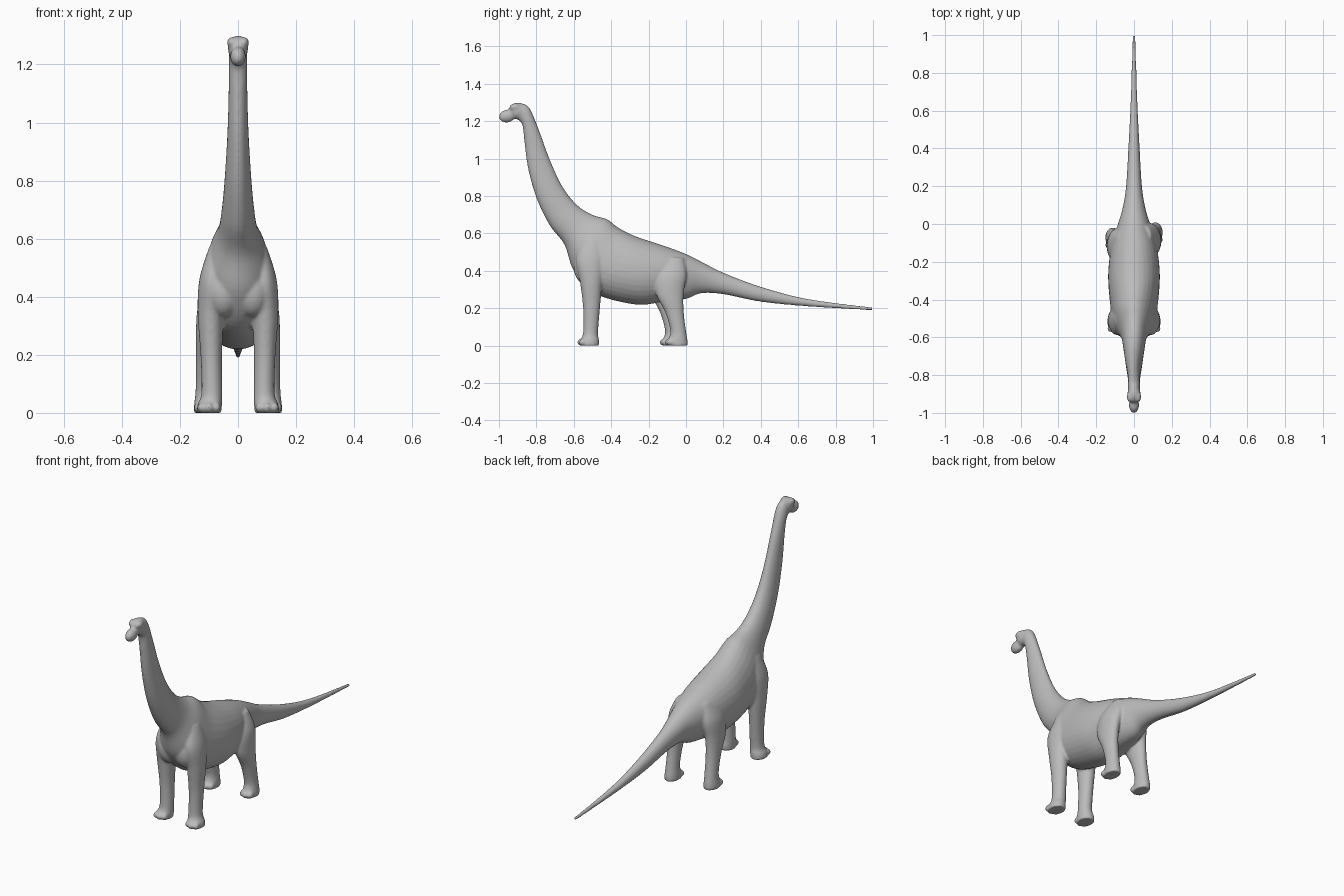
import bpy
import bmesh
from math import sin, cos, tau
from mathutils import Vector, Matrix

default_cube = bpy.data.objects.get("Cube")
if default_cube:
    bpy.data.objects.remove(default_cube, do_unlink=True)

SIDES = 32


def spline(rows, steps=6):
    """Pass a smooth Catmull-Rom curve through rows of numbers."""
    points = [Vector(row) for row in rows]
    last = len(points) - 1
    result = []
    for i in range(last):
        before, start = points[max(i - 1, 0)], points[i]
        end, after = points[i + 1], points[min(i + 2, last)]
        for step in range(steps):
            t = step / steps
            bend = (before * 2 - start * 5 + end * 4 - after) * t * t
            twist = (start * 3 - before - end * 3 + after) * t * t * t
            result.append((start * 2 + (end - before) * t + bend + twist) / 2)
    return result + [points[-1]]


def loft(bm, rings):
    """Skin a closed tube over a list of point rings."""
    loops = [[bm.verts.new(point) for point in ring] for ring in rings]
    faces = [bm.faces.new(loops[0]), bm.faces.new(loops[-1])]
    for lower, upper in zip(loops, loops[1:]):
        for i in range(SIDES):
            j = (i + 1) % SIDES
            faces.append(bm.faces.new((lower[i], lower[j], upper[j], upper[i])))
    bmesh.ops.recalc_face_normals(bm, faces=faces)


def trunk_ring(row):
    """Ring between a spine point and an underside point."""
    top, bottom = Vector((0, row[0], row[1])), Vector((0, row[2], row[3]))
    width, level = row[4], row[5]
    middle = bottom.lerp(top, level)
    ring = []
    for i in range(SIDES):
        side, lift = cos(tau * i / SIDES), sin(tau * i / SIDES)
        reach = (top if lift > 0 else bottom) - middle
        ring.append(middle + reach * abs(lift) + Vector((width * side, 0, 0)))
    return ring


def leg_ring(row, side, shift):
    """Level oval ring of a leg."""
    x, y, z, across, along = row
    return [Vector((side * (x + across * cos(tau * i / SIDES)),
                    y + shift + along * sin(tau * i / SIDES), z))
            for i in range(SIDES)]


def blob(bm, centre, radii, tilt=0):
    """Add an ellipsoid, tilted about the x axis."""
    matrix = (Matrix.Translation(centre) @ Matrix.Rotation(tilt, 4, "X")
              @ Matrix.Diagonal((*radii, 1)))
    bmesh.ops.create_uvsphere(bm, u_segments=24, v_segments=16, radius=1, matrix=matrix)


# Neck, torso and tail: spine y z, underside y z, half width, widest level
TRUNK = [
    (-.9, 1.3, -.9, 1.21, .03, .5),
    (-.84, 1.275, -.875, 1.18, .032, .5),
    (-.785, 1.15, -.865, 1.1, .032, .5),
    (-.73, 1, -.845, .95, .036, .5),
    (-.66, .85, -.8, .79, .045, .5),
    (-.58, .75, -.73, .645, .056, .5),
    (-.5, .7, -.65, .54, .07, .45),
    (-.42, .675, -.6, .4, .105, .4),
    (-.36, .63, -.49, .28, .125, .42),
    (-.27, .585, -.27, .22, .137, .46),
    (-.12, .535, -.12, .235, .12, .5),
    (0, .49, 0, .25, .085, .55),
    (.09, .445, .08, .28, .06, .55),
    (.2, .39, .2, .275, .042, .5),
    (.4, .315, .4, .235, .03, .5),
    (.65, .25, .65, .21, .018, .5),
    (1, .205, 1, .188, .007, .5),
]

# Legs from top to sole: x, y, z, half width, half length
FRONT_LEG = [
    (.07, -.5, .57, .03, .05),
    (.088, -.51, .46, .045, .078),
    (.094, -.507, .34, .045, .06),
    (.092, -.505, .2, .037, .045),
    (.09, -.51, .07, .036, .04),
    (.097, -.515, .03, .042, .05),
    (.1, -.515, .0, .043, .05),
]
HIND_LEG = [
    (.06, -.07, .47, .03, .05),
    (.09, -.09, .38, .045, .085),
    (.105, -.095, .28, .04, .075),
    (.11, -.07, .18, .035, .05),
    (.112, -.05, .08, .034, .042),
    (.113, -.052, .03, .038, .052),
    (.113, -.052, .0, .039, .053),
]

bm = bmesh.new()
loft(bm, [trunk_ring(row) for row in spline(TRUNK)])

# Skull, muzzle and brows
blob(bm, (0, -.9, 1.255), (.035, .05, .045))
blob(bm, (0, -.957, 1.227), (.027, .044, .034), .15)
for side in (-1, 1):
    blob(bm, (side * .02, -.915, 1.275), (.018, .03, .02))
    # Breast muscle
    blob(bm, (side * .05, -.54, .42), (.06, .06, .09))
    # Legs, with the hind pair slightly staggered
    for rows, shift in ((FRONT_LEG, 0), (HIND_LEG, side * .014 - .006)):
        loft(bm, [leg_ring(row, side, shift) for row in spline(rows)])
        # Toes
        x, y, _, across, along = rows[-1]
        for step in (-1, 0, 1):
            toe = (side * (x + step * across * .6),
                   y + shift - along * (.95 - .2 * abs(step)), .018)
            blob(bm, toe, (.015, .02, .018))

mesh = bpy.data.meshes.new("long_necked_dinosaur")
bm.to_mesh(mesh)
bm.free()
body = bpy.data.objects.new("long_necked_dinosaur", mesh)
bpy.context.collection.objects.link(body)

# Plain grey skin
skin = bpy.data.materials.new("plain_grey")
skin.use_nodes = True
grey = (.5, .5, .5, 1)
skin.diffuse_color = grey
skin.node_tree.nodes["Principled BSDF"].inputs["Base Color"].default_value = grey
mesh.materials.append(skin)

# Fuse the parts into one soft skin
fuse = body.modifiers.new("fuse", "REMESH")
fuse.mode = "VOXEL"
fuse.voxel_size = .006
fuse.use_smooth_shade = True
soften = body.modifiers.new("soften", "SMOOTH")
soften.factor = .5
soften.iterations = 8
